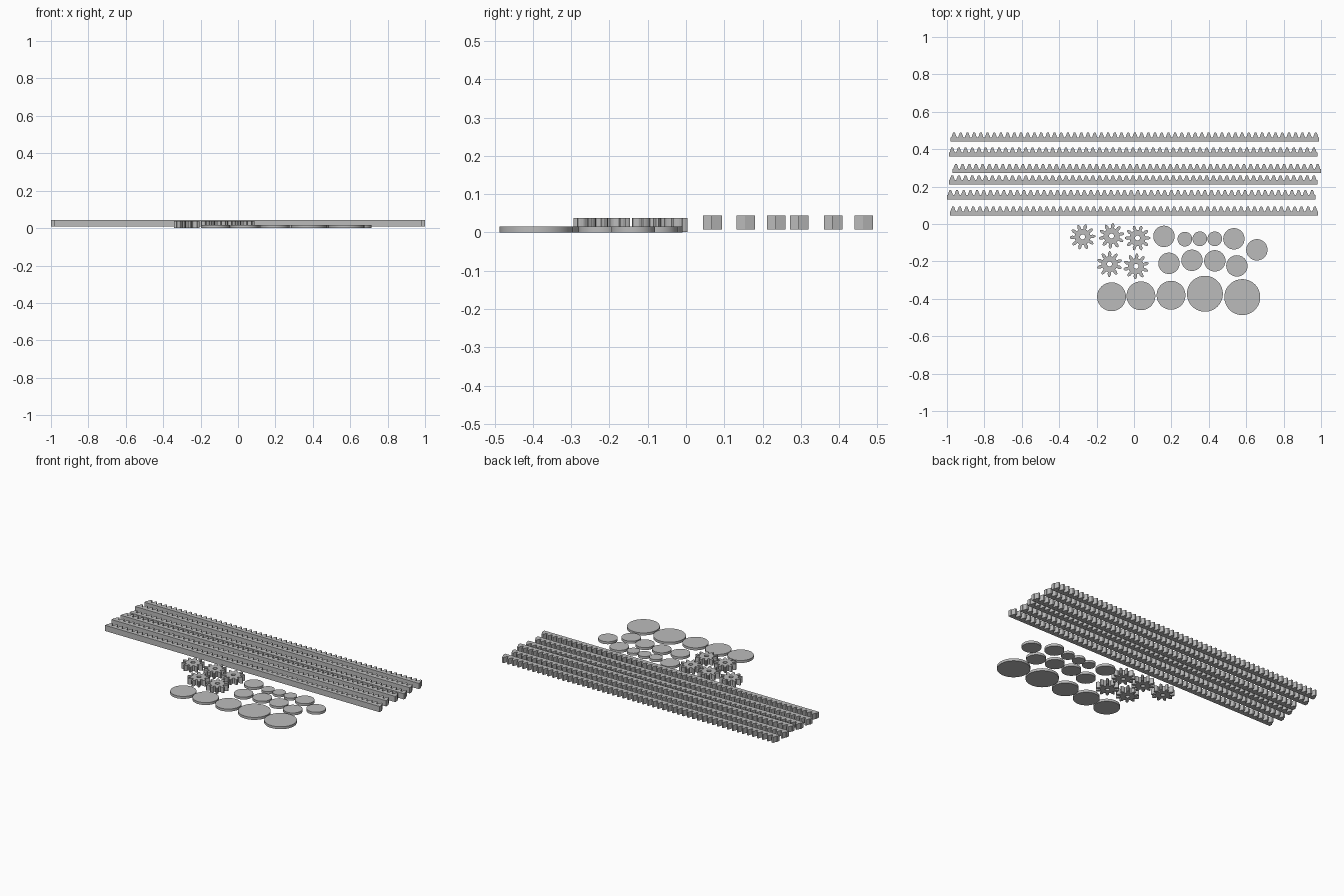
import bpy, bmesh
from math import sin, cos, pi, tan, radians

cube = bpy.data.objects.get("Cube")
if cube:
    bpy.data.objects.remove(cube, do_unlink=True)

grey = bpy.data.materials.new("light grey")
grey.use_nodes = True
grey.diffuse_color = (0.5, 0.5, 0.5, 1)
grey.node_tree.nodes["Principled BSDF"].inputs["Base Color"].default_value = (0.5, 0.5, 0.5, 1)

TEETH = 10
MODULE = 0.0114
PITCH = pi * MODULE
RACK_TEETH = 55
SLOPE = tan(radians(20))


def add_object(name, bm, location):
    bmesh.ops.recalc_face_normals(bm, faces=bm.faces)
    mesh = bpy.data.meshes.new(name)
    bm.to_mesh(mesh)
    bm.free()
    mesh.materials.append(grey)
    obj = bpy.data.objects.new(name, mesh)
    obj.location = location
    bpy.context.collection.objects.link(obj)
    return obj


def extrude_profile(name, points, height, location):
    bm = bmesh.new()
    face = bm.faces.new([bm.verts.new((x, y, 0)) for x, y in points])
    grown = bmesh.ops.extrude_face_region(bm, geom=[face], use_keep_orig=True)
    top = [v for v in grown["geom"] if isinstance(v, bmesh.types.BMVert)]
    bmesh.ops.translate(bm, verts=top, vec=(0, 0, height))
    bmesh.ops.triangulate(bm, faces=[f for f in bm.faces if len(f.verts) > 4])
    return add_object(name, bm, location)


# Rack: a bar with straight-sided teeth along its back
def rack(name, x, y):
    root, tip = 0.0227, 0.0485
    half_tip = PITCH / 4 - MODULE * SLOPE
    half_root = PITCH / 4 + 1.25 * MODULE * SLOPE
    length = RACK_TEETH * PITCH
    points = [(length, 0), (0, 0), (0, root)]
    for i in range(RACK_TEETH):
        c = (i + 0.5) * PITCH
        points += [(c - half_root, root), (c - half_tip, tip),
                   (c + half_tip, tip), (c + half_root, root)]
    points.append((length, root))
    extrude_profile(name, points, 0.037, (x, y, 0.0075))


# Gear: toothed outline around a round bore, built as matching rings
def gear(name, x, y, turn):
    m = MODULE
    # radius and half thickness along one tooth flank
    flank = [(3.75, 0.62), (4.3, 0.74), (4.7, 0.83), (5.0, 0.785), (5.5, 0.58), (6.0, 0.26)]
    outline = []
    for i in range(TEETH):
        a = turn + i * 2 * pi / TEETH
        side = [(r * m, w / r) for r, w in flank]
        outline += [(r, a - w) for r, w in side]
        outline += [(r, a + w) for r, w in reversed(side)]
    bm = bmesh.new()
    rings = []
    for z in (0, 0.037):
        outer = [bm.verts.new((r * cos(a), r * sin(a), z)) for r, a in outline]
        # the bore has one vertex pair per tooth
        inner = []
        for i in range(TEETH):
            for s in (-1, 1):
                a = turn + (i + s * 0.25) * 2 * pi / TEETH
                inner.append(bm.verts.new((0.0135 * cos(a), 0.0135 * sin(a), z)))
        n = len(flank)
        count = len(inner)
        for i in range(TEETH):
            o = outer[i * 2 * n:(i + 1) * 2 * n]
            nxt = outer[((i + 1) * 2 * n) % len(outer)]
            bm.faces.new([inner[2 * i], o[0], o[-1], inner[2 * i + 1]])
            bm.faces.new([inner[2 * i + 1], o[-1], nxt, inner[(2 * i + 2) % count]])
            for k in range(n - 1):
                bm.faces.new([o[k], o[k + 1], o[-2 - k], o[-1 - k]])
        rings.append((outer, inner))
    for low, high in zip(*rings):
        for i in range(len(low)):
            j = (i + 1) % len(low)
            bm.faces.new([low[i], low[j], high[j], high[i]])
    add_object(name, bm, (x, y, 0.001))


# Disc: thin round plate
def disc(name, x, y, radius):
    bm = bmesh.new()
    bmesh.ops.create_cone(bm, cap_ends=True, segments=64, radius1=radius,
                          radius2=radius, depth=0.016)
    obj = add_object(name, bm, (x, y, 0.008))
    bpy.ops.object.select_all(action="DESELECT")
    obj.select_set(True)
    bpy.context.view_layer.objects.active = obj
    bpy.ops.object.shade_smooth_by_angle()


racks = [(-0.985, 0.045), (-1.0, 0.132), (-0.99, 0.212),
         (-0.97, 0.272), (-0.99, 0.36), (-0.98, 0.44)]
for i, (x, y) in enumerate(racks):
    rack(f"rack_{i + 1}", x, y)

gears = [(-0.275, -0.069, 0.05), (-0.12, -0.064, 0.2), (0.019, -0.075, 0.0),
         (-0.131, -0.214, 0.3), (0.011, -0.226, 0.25)]
for i, spec in enumerate(gears):
    gear(f"gear_{i + 1}", *spec)

discs = {
    ("small_disc", 0.039): [(0.272, -0.081), (0.352, -0.079), (0.432, -0.079)],
    ("medium_disc", 0.057): [(0.16, -0.066), (0.534, -0.079), (0.657, -0.138), (0.187, -0.21),
                             (0.31, -0.194), (0.432, -0.197), (0.55, -0.224)],
    ("large_disc", 0.077): [(-0.12, -0.389), (0.037, -0.384), (0.198, -0.381)],
    ("extra_large_disc", 0.096): [(0.379, -0.373), (0.579, -0.391)],
}
for (name, radius), places in discs.items():
    for i, (x, y) in enumerate(places):
        disc(f"{name}_{i + 1}", x, y, radius)
